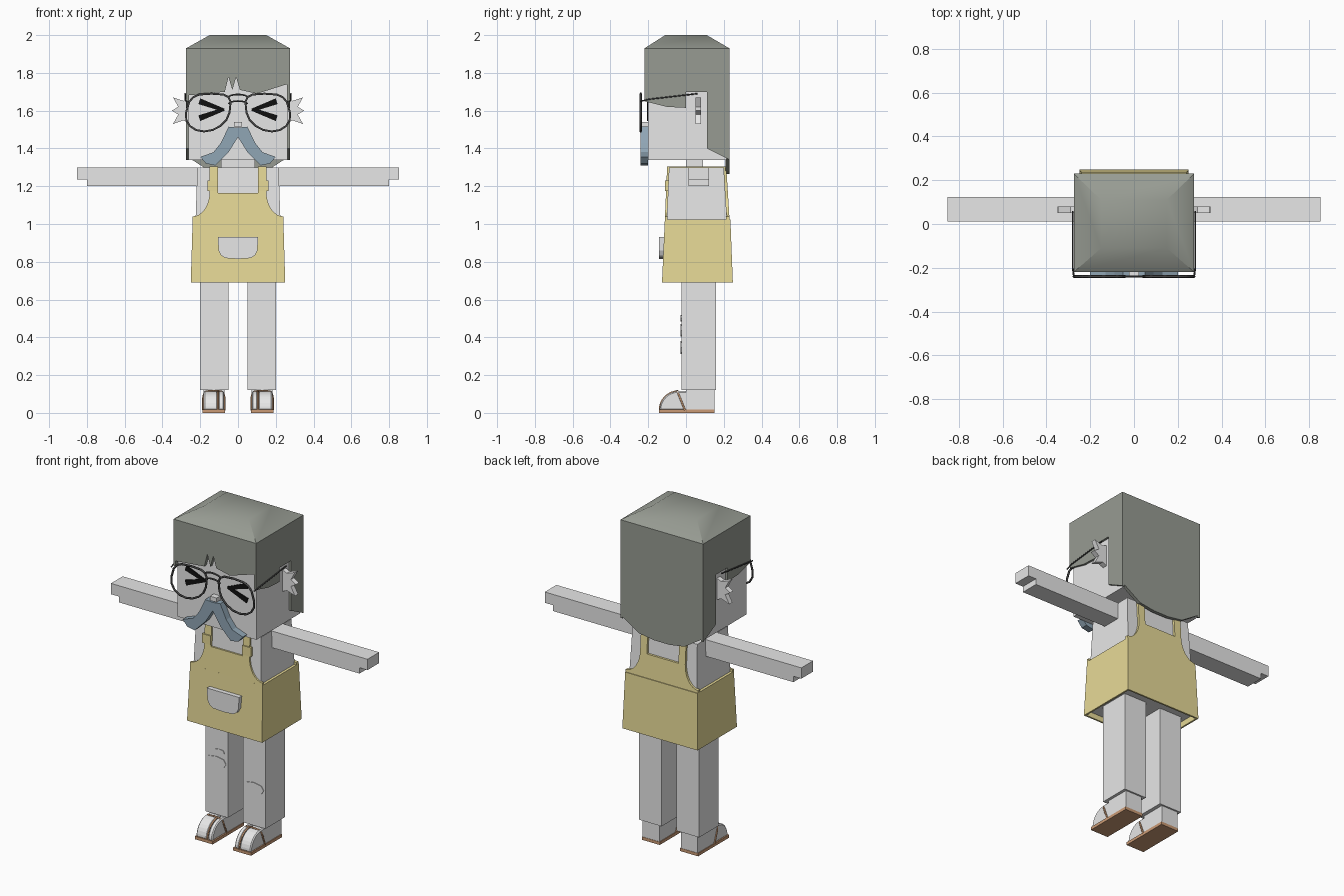
import bpy, bmesh
from math import sin, cos, pi, copysign
from mathutils import Vector

cube = bpy.data.objects.get("Cube")
if cube:
    bpy.data.objects.remove(cube, do_unlink=True)


def material(name, *color):
    mat = bpy.data.materials.new(name)
    mat.use_nodes = True
    mat.diffuse_color = (*color, 1)
    shader = mat.node_tree.nodes["Principled BSDF"]
    shader.inputs["Base Color"].default_value = mat.diffuse_color
    return mat


PALE = material("pale grey", .8, .8, .8)
HAIR = material("olive grey", .31, .33, .29)
GOLD = material("apron yellow", .8, .7, .31)
BLUE = material("slate blue", .28, .38, .46)
BLACK = material("black", .005, .005, .005)
WIRE = material("dark wire", .06, .06, .06)
TAN = material("sandal brown", .6, .33, .18)


def add_object(name, data, mat):
    data.materials.append(mat)
    obj = bpy.data.objects.new(name, data)
    bpy.context.collection.objects.link(obj)
    return obj


def select_only(obj):
    bpy.ops.object.select_all(action="DESELECT")
    obj.select_set(True)
    bpy.context.view_layer.objects.active = obj


def finish(name, bm, mat):
    bmesh.ops.recalc_face_normals(bm, faces=bm.faces)
    mesh = bpy.data.meshes.new(name)
    bm.to_mesh(mesh)
    bm.free()
    return add_object(name, mesh, mat)


def extrude(name, corners, offset, mat):
    bm = bmesh.new()
    face = bm.faces.new([bm.verts.new(corner) for corner in corners])
    grown = bmesh.ops.extrude_face_region(bm, geom=[face])["geom"]
    moved = [item for item in grown if isinstance(item, bmesh.types.BMVert)]
    bmesh.ops.translate(bm, vec=Vector(offset), verts=moved)
    return finish(name, bm, mat)


def front_plate(name, outline, front, back, mat, tilt=0):
    """Extrude an x-z outline along y; tilt leans it with height."""
    corners = [(x, front + tilt * (z - 1), z) for x, z in outline]
    return extrude(name, corners, (0, back - front, 0), mat)


def side_plate(name, outline, start, end, mat):
    """Extrude a y-z outline along x."""
    corners = [(start, y, z) for y, z in outline]
    return extrude(name, corners, (end - start, 0, 0), mat)


def box(name, x0, x1, y0, y1, z0, z1, mat):
    outline = [(x0, z0), (x1, z0), (x1, z1), (x0, z1)]
    return front_plate(name, outline, y0, y1, mat)


def loft(name, rings, mat):
    """Skin a stack of rectangles: half width, front, back, height."""
    bm = bmesh.new()
    loops = []
    for half, front, back, z in rings:
        corners = (-half, front), (half, front), (half, back), (-half, back)
        loops.append([bm.verts.new((x, y, z)) for x, y in corners])
    bm.faces.new(loops[0])
    bm.faces.new(loops[-1])
    for low, high in zip(loops, loops[1:]):
        for i in range(4):
            bm.faces.new((low[i - 1], low[i], high[i], high[i - 1]))
    return finish(name, bm, mat)


def tube(name, points, radius, mat, closed=False):
    curve = bpy.data.curves.new(name, "CURVE")
    curve.dimensions = "3D"
    curve.bevel_depth = radius
    curve.bevel_resolution = 1
    spline = curve.splines.new("POLY")
    spline.points.add(len(points) - 1)
    for point, place in zip(spline.points, points):
        point.co = (*place, 1)
    spline.use_cyclic_u = closed
    select_only(add_object(name, curve, mat))
    bpy.ops.object.convert(target="MESH")


def oval(cx, cy, rx, ry, start, end, power=1, steps=8):
    """Arc of an ellipse; a power below one squares its corners."""
    points = []
    for i in range(steps + 1):
        angle = start + (end - start) * i / steps
        c, s = cos(angle), sin(angle)
        points.append((cx + rx * copysign(abs(c) ** power, c),
                       cy + ry * copysign(abs(s) ** power, s)))
    return points


def flip(points, sign):
    return [(sign * p[0], *p[1:]) for p in points]


def symmetric(half):
    return half + flip(half[::-1], -1)


SIDES = ((1, "left_"), (-1, "right_"))

# Head and hair
face, wide, front, back, brow = -.2, .275, -.22, .23, 1.78
box("head", -.262, .262, face, .215, 1.34, 1.9, PALE)
cap = loft("hair_cap", [(wide, front, back, brow), (wide, front, back, 1.93), (.15, -.11, .11, 2)], HAIR)
select_only(cap)
bpy.ops.object.shade_smooth_by_angle(angle=.7)
fringe = [(-wide, brow), (-wide, 1.68), (-.07, 1.7)]
for tip in (-.05, -.01):
    fringe += [(tip, brow - .002), (tip + .02, 1.71)]
fringe += [(.1, 1.69), (wide, 1.745), (wide, brow)]
front_plate("fringe", fringe, front, face, HAIR)
front_plate("hair_back", symmetric([(wide, brow), (wide, 1.36), (.15, 1.28), (.05, 1.265)]), .21, back, HAIR)
lock = [(front, brow), (front, 1.65), (-.1, 1.62), (0, 1.615), (0, 1.7), (.11, 1.7), (.11, 1.4),
        (back, 1.34), (back, brow)]
for sign, side in SIDES:
    side_plate(side + "hair_side", lock, sign * .26, sign * wide, HAIR)

# Face: spiky ears, squeezed eyes, moustache and nose
spikes = [(.25, 1.53)]
for k in range(-3, 4):
    reach = .06 if k % 2 else .09 + .01 * abs(k)
    spikes.append((.26 + reach * cos(k * pi / 9), 1.6 + reach * sin(k * pi / 9)))
spikes.append((.25, 1.67))
whiskers = [(0, 1.51), (.05, 1.515), (.09, 1.43), (.13, 1.38), (.2, 1.355), (.17, 1.32), (.12, 1.31),
            (.05, 1.38), (0, 1.46)]
for sign, side in SIDES:
    front_plate(side + "ear", flip(spikes, sign), .05, .08, PALE)
    front_plate(side + "moustache", flip(whiskers, sign), -.24, face, BLUE)
    for slant, lid in ((1, "upper"), (-1, "lower")):
        stroke = [(.2, .06), (.21, .03), (.08, -.01), (.07, .005)]
        stroke = [(sign * x, 1.605 + slant * z) for x, z in stroke]
        front_plate(side + lid + "_eye_stroke", stroke, face - .006, face, BLACK)
box("nose", -.022, .022, -.235, face, 1.515, 1.54, PALE)

# Glasses: flat-topped rims leaning inward, bridge bars and temples
lens_z, glass_y = 1.59, -.24
rim = oval(.16, lens_z, .115, .1, 0, pi, .6) + oval(.16, lens_z, .115, .1, pi, 2 * pi)[1:-1]
for sign, side in SIDES:
    loop = [(sign * (x - .2 * (z - lens_z)), glass_y, z) for x, z in rim]
    tube(side + "lens_rim", loop, .006, WIRE, closed=True)
    temple = [(wide, glass_y, 1.65), (.28, face, 1.66), (.28, .06, 1.69)]
    tube(side + "temple", flip(temple, sign), .004, WIRE)
for name, z in (("bridge", 1.635), ("brow_bar", 1.67)):
    bar = [(x, glass_y, y) for x, y in oval(0, z, .05, .016, 0, pi)]
    tube(name, bar, .005, WIRE)

# Neck, torso and arms
shoulder = 1.3
box("neck", -.09, .09, 0, .09, 1.28, 1.36, PALE)
loft("torso", [(.235, -.115, .236, .72), (.215, -.09, .2, shoulder)], PALE)
front_plate("collar", oval(0, shoulder, .085, .05, pi, 2 * pi), -.108, -.1, PALE, tilt=.043)
arm = [(.2, 1.2), (.8, 1.2), (.8, 1.235), (.853, 1.235), (.853, shoulder), (.2, shoulder)]
for sign, side in SIDES:
    front_plate(side + "arm", flip(arm, sign), .012, .123, PALE)

# Apron: hollow skirt, bibs, straps, buckles and pocket
loft("apron_skirt", [(.235, -.113, .235, .75), (.24, -.117, .238, .69),
                     (.25, -.127, .248, .69), (.24, -.112, .235, 1.025)], GOLD)
inner, outer = .105, .15
bib = [(.24, 1)] + oval(.24, 1.17, .09, .13, -pi / 2, -pi)
bib += [(outer, 1.305), (inner, 1.305), (inner, 1.165)]
front_plate("front_bib", symmetric(bib), -.113, -.1, GOLD, tilt=.043)
front_plate("back_bib", symmetric(bib), .214, .232, GOLD, tilt=-.062)
for sign, side in SIDES:
    box(side + "shoulder_strap", sign * inner, sign * outer, -.098, .21, 1.295, 1.305, GOLD)
    box(side + "buckle", sign * inner, sign * .162, -.11, -.09, 1.175, 1.23, GOLD)
front_plate("pocket", oval(0, .93, .107, .115, pi, 2 * pi, .5), -.143, -.11, PALE)

# Legs, split-toe feet and sandals
gap, sole_top = .106, .015
toe_curve = oval(-.04, sole_top, .1, .1, pi, pi / 2)
toe_shape = toe_curve + [(.02, .115), (.02, sole_top)]
strap = [(x, -.4 * z, z) for x, z in oval(.128, sole_top, .058, .103, 0, pi, .4)]
thong = [(gap, y, z) for y, z in toe_curve]
for sign, side in SIDES:
    box(side + "leg", sign * .05, sign * .2, -.025, .16, .12, .74, PALE)
    box(side + "ankle", sign * .072, sign * .183, 0, .15, sole_top, .13, PALE)
    box(side + "sole", sign * .068, sign * .187, -.143, .152, 0, .018, TAN)
    for toe, start, end in (("big_toe", .074, gap - .003), ("small_toes", gap + .003, .182)):
        foot = side_plate(side + toe, toe_shape, sign * start, sign * end, PALE)
        foot.modifiers.new("soft_edges", "BEVEL").width = .006
    tube(side + "sandal_strap", flip(strap, sign), .005, TAN)
    tube(side + "toe_thong", flip(thong, sign), .005, TAN)

# Knee patches
for name, x, z, size in (("right_knee_patch", -.127, .437, .067), ("right_small_patch", -.105, .502, .034),
                         ("left_knee_patch", .123, .346, .067)):
    front_plate(name, oval(x, z, size, size / 2, 0, 2 * pi, .8)[:-1], -.029, -.024, PALE)
